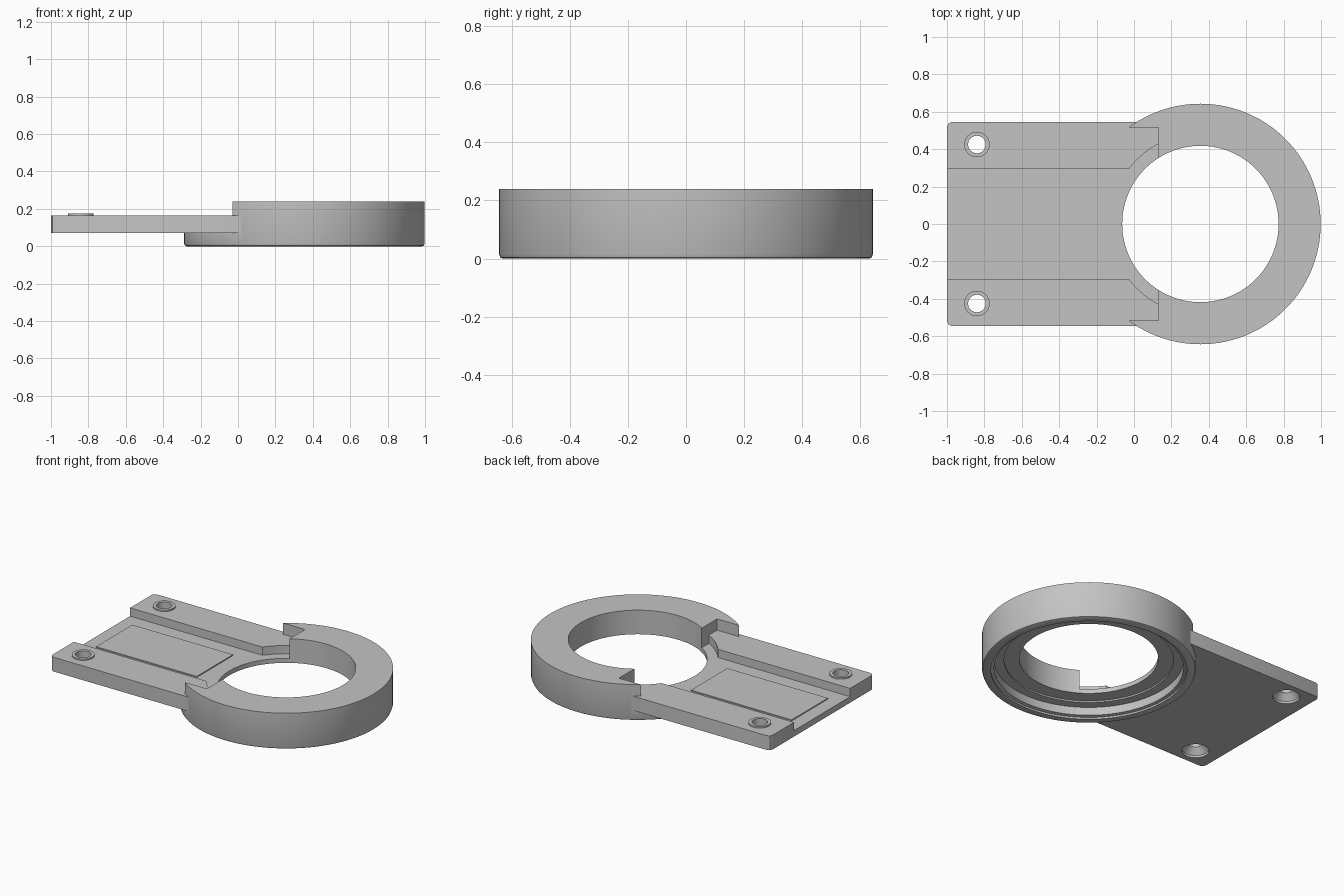
import bpy, bmesh, math
from mathutils import Matrix

if "Cube" in bpy.data.objects:
    bpy.data.objects.remove(bpy.data.objects["Cube"], do_unlink=True)

RING_X = 0.355
FLOOR, DECK, TOP = 0.11, 0.165, 0.24
SEGMENTS = 128

grey = bpy.data.materials.new("plain grey")
grey.use_nodes = True
grey.diffuse_color = (0.55, 0.55, 0.55, 1)
grey.node_tree.nodes["Principled BSDF"].inputs["Base Color"].default_value = grey.diffuse_color


def finish(name, bm):
    bmesh.ops.recalc_face_normals(bm, faces=bm.faces)
    mesh = bpy.data.meshes.new(name)
    bm.to_mesh(mesh)
    bm.free()
    mesh.materials.append(grey)
    obj = bpy.data.objects.new(name, mesh)
    bpy.context.collection.objects.link(obj)
    return obj


def prism(name, outline, z0, z1):
    bm = bmesh.new()
    face = bm.faces.new([bm.verts.new((x, y, z0)) for x, y in outline])
    moved = bmesh.ops.extrude_face_region(bm, geom=[face])["geom"]
    bmesh.ops.translate(bm, vec=(0, 0, z1 - z0),
                        verts=[v for v in moved if isinstance(v, bmesh.types.BMVert)])
    return finish(name, bm)


def box(name, x0, x1, half_y, z0, z1):
    return prism(name, [(x0, -half_y), (x1, -half_y), (x1, half_y), (x0, half_y)], z0, z1)


def lathe(name, profile, x, y, segments=SEGMENTS, closed=False):
    """Spin (radius, z) points; open profiles get flat caps."""
    bm = bmesh.new()
    rings = [[bm.verts.new((r * math.cos(math.tau * i / segments),
                            r * math.sin(math.tau * i / segments), z))
              for i in range(segments)] for r, z in profile]
    pairs = list(zip(rings, rings[1:] + rings[:1])) if closed else list(zip(rings, rings[1:]))
    for a, b in pairs:
        for i in range(segments):
            j = (i + 1) % segments
            bm.faces.new((a[i], a[j], b[j], b[i]))
    if not closed:
        bm.faces.new(rings[0])
        bm.faces.new(rings[-1])
    bmesh.ops.transform(bm, matrix=Matrix.Translation((x, y, 0)), verts=bm.verts)
    return finish(name, bm)


def combine(target, tool, operation):
    mod = target.modifiers.new(operation.lower(), 'BOOLEAN')
    mod.operation, mod.solver, mod.object = operation, 'EXACT', tool
    bpy.context.view_layer.objects.active = target
    bpy.ops.object.modifier_apply(modifier=mod.name)
    bpy.data.objects.remove(tool, do_unlink=True)


# Round housing joined to the flat plate with clipped corners
body = lathe("ring_and_plate", [(0.63, 0), (0.639, 0.004), (0.643, 0.015), (0.643, TOP)], RING_X, 0)
plate = prism("plate", [(-1, -0.52), (-0.992, -0.537), (-0.975, -0.545), (0.13, -0.545),
                        (0.13, 0.545), (-0.975, 0.545), (-0.992, 0.537), (-1, 0.52)], 0.07, DECK)
combine(body, plate, 'UNION')

# Through hole with the stepped seat underneath
bore = lathe("bore_cutter", [(0.59, -0.1), (0.59, 0.012), (0.57, 0.016), (0.57, 0.07),
                             (0.51, 0.07), (0.51, 0.08), (0.418, 0.08), (0.418, 0.4)], RING_X, 0)
combine(body, bore, 'DIFFERENCE')

# Opening in the housing, above the plate
combine(body, box("gap_cutter", -0.5, 0.132, 0.515, DECK, 0.5), 'DIFFERENCE')

# Channel along the plate and the curved step around the hole
combine(body, box("channel_cutter", -1.2, 0.03, 0.295, FLOOR, 0.5), 'DIFFERENCE')
half = math.acos((RING_X - 0.132) / 0.483)
arc = [math.pi - half + 2 * half * i / 48 for i in range(49)]
step = prism("step_cutter", [(RING_X + 0.483 * math.cos(a), 0.483 * math.sin(a)) for a in arc],
             FLOOR, 0.5)
combine(body, step, 'DIFFERENCE')

# Countersunk screw holes with raised collars
for side, label in ((1, "left"), (-1, "right")):
    combine(body, lathe("screw_cutter", [(0.082, 0.05), (0.082, 0.085), (0.047, 0.125), (0.047, 0.3)],
                        -0.84, side * 0.425, 48), 'DIFFERENCE')
    lathe(label + "_screw_collar", [(0.047, 0.16), (0.068, 0.16), (0.068, 0.175), (0.047, 0.175)],
          -0.84, side * 0.425, 48, closed=True)

# Thin pad on the channel floor
box("channel_pad", -0.91, -0.17, 0.19, FLOOR - 0.002, FLOOR + 0.007)

for obj in bpy.context.collection.objects:
    if obj.type == 'MESH' and grey.name in obj.data.materials:
        bpy.ops.object.select_all(action='DESELECT')
        obj.select_set(True)
        bpy.context.view_layer.objects.active = obj
        bpy.ops.object.shade_smooth_by_angle(angle=math.radians(30))
